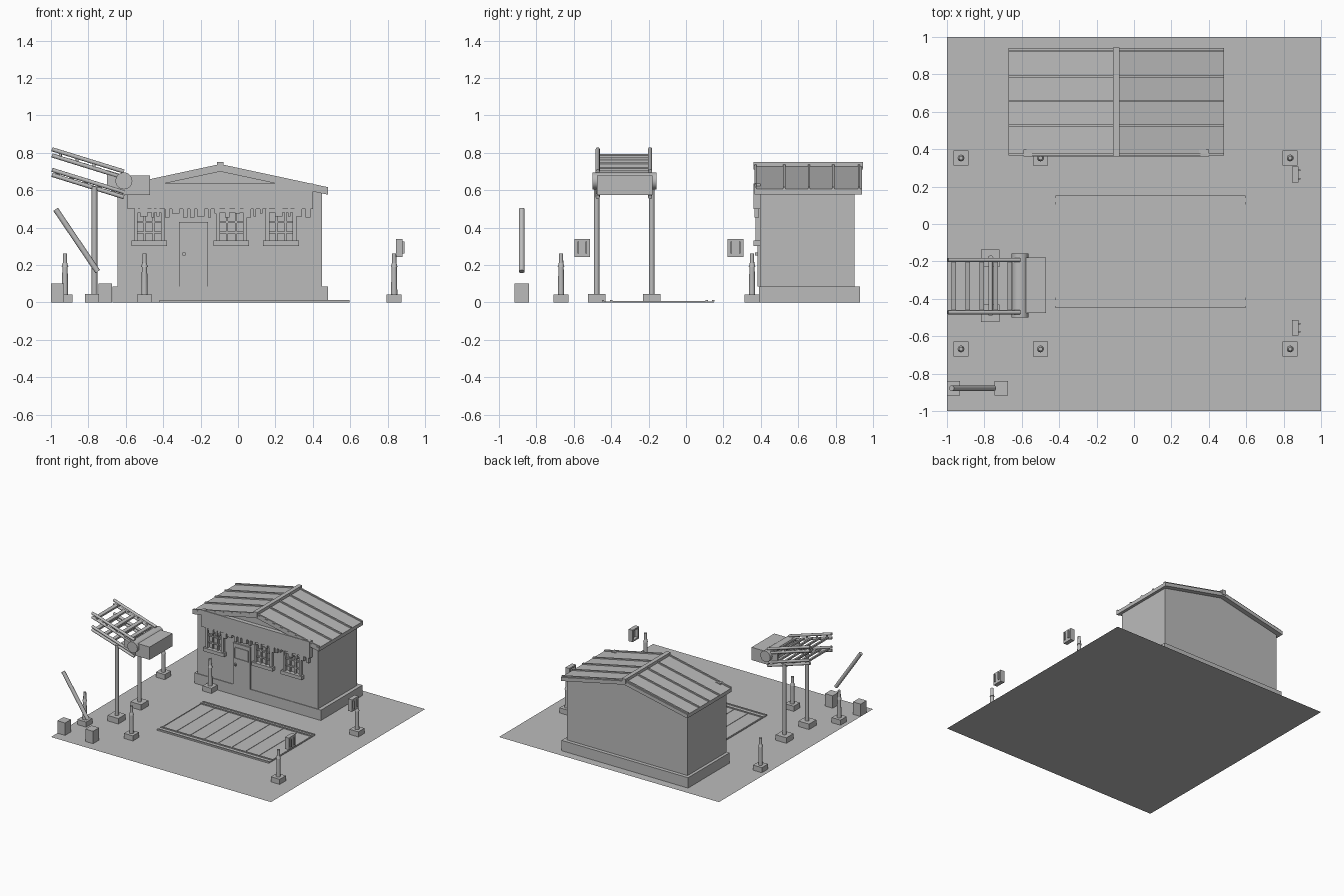
import bpy, bmesh, math, random
from mathutils import Vector

random.seed(4)
if "Cube" in bpy.data.objects:
    bpy.data.objects.remove(bpy.data.objects["Cube"])

GREY = (0.5, 0.5, 0.5, 1)
mat = bpy.data.materials.new("plain grey")
mat.use_nodes = True
mat.diffuse_color = GREY
mat.node_tree.nodes["Principled BSDF"].inputs["Base Color"].default_value = GREY


def finish(name, bm):
    bmesh.ops.recalc_face_normals(bm, faces=bm.faces)
    me = bpy.data.meshes.new(name)
    bm.to_mesh(me)
    bm.free()
    me.materials.append(mat)
    ob = bpy.data.objects.new(name, me)
    bpy.context.collection.objects.link(ob)
    return ob


def box(name, x0, x1, y0, y1, z0, z1):
    bm = bmesh.new()
    bmesh.ops.create_cube(bm, size=1)
    for v in bm.verts:
        v.co = ((x0 + x1) / 2 + v.co.x * (x1 - x0), (y0 + y1) / 2 + v.co.y * (y1 - y0),
                (z0 + z1) / 2 + v.co.z * (z1 - z0))
    return finish(name, bm)


def profile(name, points, y0, y1):
    """Outline in x and z, extruded along y."""
    bm = bmesh.new()
    face = bm.faces.new([bm.verts.new((x, y0, z)) for x, z in points])
    ext = bmesh.ops.extrude_face_region(bm, geom=[face])["geom"]
    bmesh.ops.translate(bm, vec=(0, y1 - y0, 0), verts=[g for g in ext if isinstance(g, bmesh.types.BMVert)])
    return finish(name, bm)


def tube(name, p, q, r, r2=None, sides=16):
    p, q = Vector(p), Vector(q)
    bm = bmesh.new()
    bmesh.ops.create_cone(bm, cap_ends=True, segments=sides, radius1=r,
                          radius2=r if r2 is None else r2, depth=(q - p).length)
    ob = finish(name, bm)
    for f in ob.data.polygons:
        f.use_smooth = len(f.vertices) == 4
    ob.location = (p + q) / 2
    ob.rotation_euler = (q - p).to_track_quat("Z", "Y").to_euler()
    return ob


# Ground sheet
bm = bmesh.new()
bmesh.ops.create_grid(bm, x_segments=1, y_segments=1, size=1)
finish("ground", bm)

# House body
RIDGE, SLOPE = -0.095, 0.215


def roof_z(x, top=0.735):
    return top - SLOPE * abs(x - RIDGE)


box("foundation", -0.67, 0.48, 0.39, 0.93, 0, 0.085)
profile("walls", [(-0.645, 0.085), (0.45, 0.085), (0.45, roof_z(0.45, 0.71)), (RIDGE, 0.71),
                  (-0.645, roof_z(-0.645, 0.71))], 0.395, 0.9)

# Roof with raised seams and ridge cap
def roof_band(name, y0, y1, low, high):
    ends = (-0.67, 0.48)
    profile(name, [(ends[0], roof_z(ends[0], low)), (RIDGE, low), (ends[1], roof_z(ends[1], low)),
                   (ends[1], roof_z(ends[1], high)), (RIDGE, high), (ends[0], roof_z(ends[0], high))], y0, y1)


roof_band("roof", 0.365, 0.94, 0.7, 0.73)
for y in (0.372, 0.525, 0.657, 0.787, 0.925):
    roof_band("roof_seam", y - 0.006, y + 0.006, 0.725, 0.74)
box("ridge_cap", -0.112, -0.078, 0.36, 0.945, 0.71, 0.75)

# Front board with ragged lower edge
box("front_board", -0.59, 0.4, 0.36, 0.397, 0.5, 0.635)
x = -0.55
while x < 0.38:
    w = random.choice((0.015, 0.025, 0.04))
    box("ragged_strip", x, x + w, 0.365, 0.39, random.choice((0.455, 0.46, 0.475)), 0.5)
    x += w + random.choice((0.012, 0.02, 0.03))

# Door
box("door", -0.315, -0.16, 0.383, 0.4, 0.085, 0.43)
for x0, x1, z0, z1 in ((-0.302, -0.296, 0.305, 0.4), (-0.179, -0.173, 0.305, 0.4),
                       (-0.302, -0.173, 0.305, 0.311), (-0.302, -0.173, 0.394, 0.4)):
    box("door_window_trim", x0, x1, 0.378, 0.384, z0, z1)
box("door_handle", -0.297, -0.28, 0.37, 0.384, 0.25, 0.268)

# Windows
for c in (-0.475, -0.035, 0.23):
    for dx in (-0.072, 0.072):
        box("window_side", c + dx - 0.01, c + dx + 0.01, 0.372, 0.4, 0.325, 0.5)
    box("window_head", c - 0.08, c + 0.08, 0.372, 0.4, 0.48, 0.5)
    box("window_sill", c - 0.095, c + 0.095, 0.36, 0.4, 0.302, 0.33)
    for dx in (-0.024, 0.024):
        box("window_upright", c + dx - 0.005, c + dx + 0.005, 0.38, 0.4, 0.33, 0.48)
    for z in (0.375, 0.43):
        box("window_crossbar", c - 0.07, c + 0.07, 0.382, 0.4, z - 0.005, z + 0.005)

# Ground platform with rails and joints
box("platform", -0.42, 0.595, -0.45, 0.15, 0, 0.006)
for y in (-0.45, -0.405, 0.105, 0.14):
    box("platform_rail", -0.42, 0.595, y, y + 0.012, 0.004, 0.012)
for i in range(9):
    x = -0.415 + i * 0.125
    box("platform_joint", x, x + 0.006, -0.4, 0.11, 0.004, 0.009)

# Bollards
for x in (-0.925, -0.5, 0.835):
    for y in (0.353, -0.668):
        box("bollard_base", x - 0.04, x + 0.04, y - 0.04, y + 0.04, 0, 0.042)
        tube("bollard_post", (x, y, 0.04), (x, y, 0.195), 0.017, 0.014)
        tube("bollard_collar", (x, y, 0.19), (x, y, 0.215), 0.018, 0.011)
        tube("bollard_tip", (x, y, 0.21), (x, y, 0.262), 0.012, 0.011)

# Raised conveyor legs and head
for y in (-0.478, -0.183):
    box("leg_base", -0.817, -0.72, y - 0.047, y + 0.047, 0, 0.045)
    tube("leg", (-0.767, y, 0.045), (-0.767, y, 0.62), 0.015)
tube("leg_crossbar", (-0.767, -0.478, 0.6), (-0.767, -0.183, 0.6), 0.012)
box("head_box", -0.62, -0.47, -0.475, -0.18, 0.575, 0.68)
tube("head_roller", (-0.61, -0.5, 0.65), (-0.61, -0.158, 0.65), 0.045, sides=24)

# Sloping rails, side plates and rungs
def slope_z(x, start):
    return start - (x + 0.61) * 0.31


for y in (-0.472, -0.192):
    for start in (0.7, 0.667, 0.59, 0.563):
        tube("sloping_rail", (-0.995, y, slope_z(-0.995, start)), (-0.61, y, slope_z(-0.61, start)), 0.011)
    profile("side_plate", [(-0.7, slope_z(-0.7, 0.58)), (-0.6, slope_z(-0.6, 0.58)),
                           (-0.6, slope_z(-0.6, 0.68)), (-0.7, slope_z(-0.7, 0.68))], y - 0.007, y + 0.007)
    for x in (-0.95, -0.86, -0.77):
        tube("rail_strut", (x, y, slope_z(x, 0.667)), (x, y, slope_z(x, 0.7)), 0.008, sides=8)
for i in range(5):
    x = -0.965 + i * 0.075
    for start in (0.672, 0.577):
        z = slope_z(x, start)
        profile("rung", [(x - 0.012, z - 0.002), (x + 0.012, z - 0.01), (x + 0.012, z + 0.004),
                         (x - 0.012, z + 0.012)], -0.472, -0.192)

# Leaning pole and blocks
tube("leaning_pole", (-0.975, -0.878, 0.498), (-0.75, -0.878, 0.165), 0.015)
for x in (-0.965, -0.71):
    box("block", x - 0.035, x + 0.035, -0.917, -0.84, 0, 0.102)

# Control panels: open-backed casing with a raised front plate
for y in (0.265, -0.555):
    for s in (-1, 1):
        box("panel_side", 0.845, 0.88, y + s * 0.036 - 0.006, y + s * 0.036 + 0.006, 0.242, 0.34)
    for z in (0.242, 0.328):
        box("panel_end", 0.845, 0.88, y - 0.042, y + 0.042, z, z + 0.012)
    box("panel_face", 0.872, 0.88, y - 0.042, y + 0.042, 0.242, 0.34)
    for s in (-1, 1):
        box("panel_strip", 0.88, 0.89, y + s * 0.022 - 0.004, y + s * 0.022 + 0.004, 0.262, 0.325)
